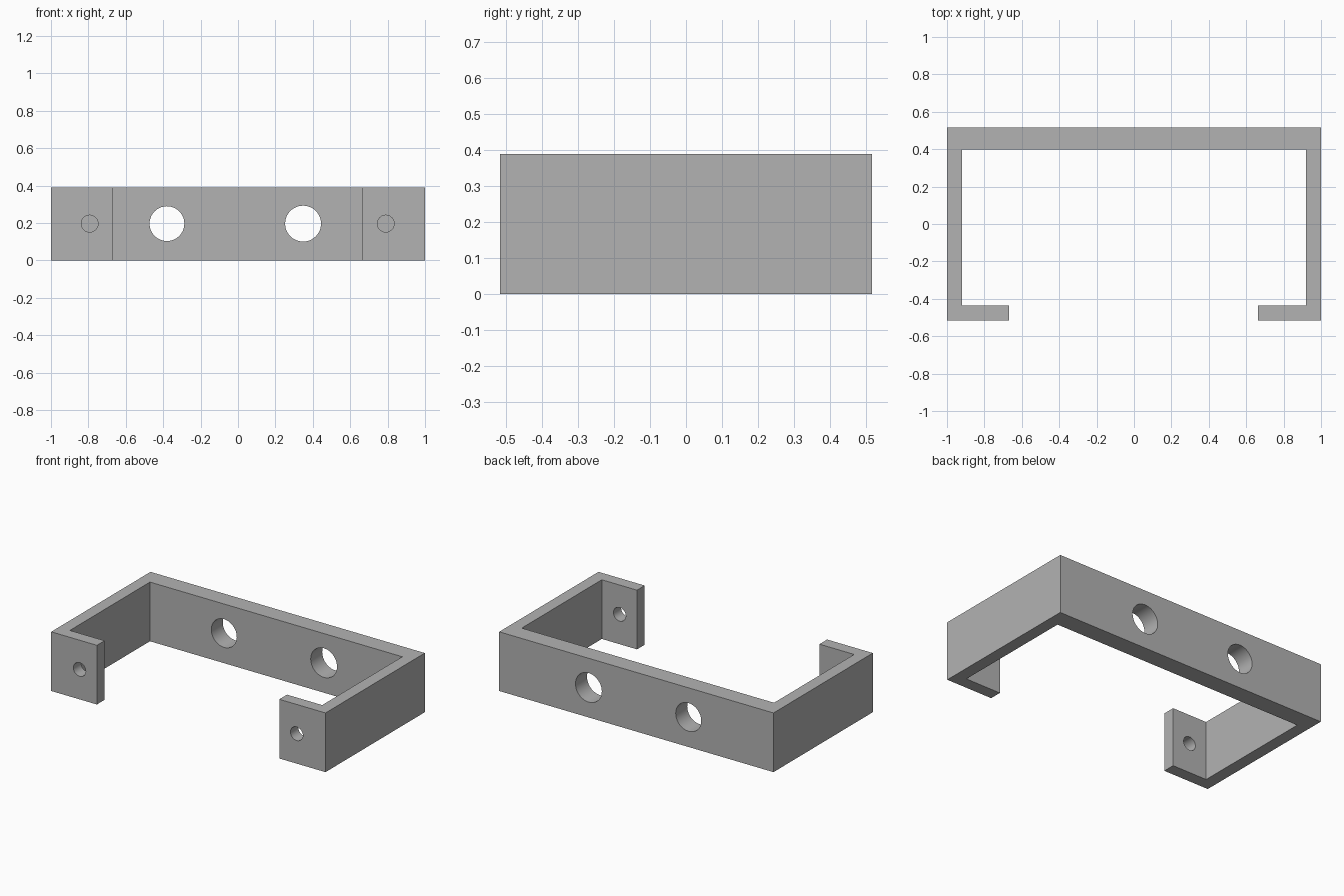
import bpy, bmesh, math

if "Cube" in bpy.data.objects:
    bpy.data.objects.remove(bpy.data.objects["Cube"])

HEIGHT = 0.39
grey = bpy.data.materials.new("plain grey")
grey.diffuse_color = (0.45, 0.45, 0.45, 1)
grey.use_nodes = True
grey.node_tree.nodes["Principled BSDF"].inputs["Base Color"].default_value = grey.diffuse_color

# Bracket: C-shaped plan outline extruded upwards
outline = [(-1, -0.517), (-0.667, -0.517), (-0.667, -0.437), (-0.92, -0.437),
           (-0.92, 0.397), (0.92, 0.397), (0.92, -0.437), (0.663, -0.437),
           (0.663, -0.517), (1, -0.517), (1, 0.517), (-1, 0.517)]
bm = bmesh.new()
base = bm.faces.new([bm.verts.new((x, y, 0)) for x, y in outline])
top = bmesh.ops.extrude_face_region(bm, geom=[base])["geom"]
bmesh.ops.translate(bm, vec=(0, 0, HEIGHT),
                    verts=[v for v in top if isinstance(v, bmesh.types.BMVert)])
bmesh.ops.recalc_face_normals(bm, faces=bm.faces)
mesh = bpy.data.meshes.new("bracket")
bm.to_mesh(mesh)
bm.free()
bracket = bpy.data.objects.new("bracket", mesh)
bpy.context.collection.objects.link(bracket)
mesh.materials.append(grey)


def drill(name, x, y, radius):
    """Cut a round hole along y."""
    bpy.ops.mesh.primitive_cylinder_add(vertices=48, radius=radius, depth=0.3,
                                        location=(x, y, 0.197),
                                        rotation=(math.pi / 2, 0, 0))
    cutter = bpy.context.object
    cutter.name = name
    cutter.hide_render = True
    cutter.data.materials.append(grey)
    bpy.ops.object.select_all(action='DESELECT')
    bracket.select_set(True)
    bpy.context.view_layer.objects.active = bracket
    mod = bracket.modifiers.new(name, 'BOOLEAN')
    mod.operation = 'DIFFERENCE'
    mod.solver = 'EXACT'
    mod.object = cutter
    bpy.ops.object.modifier_apply(modifier=mod.name)
    bpy.data.objects.remove(cutter)


# Large holes in the back wall, small screw holes in the front tabs
drill("left_wall_hole", -0.38, 0.457, 0.093)
drill("right_wall_hole", 0.348, 0.457, 0.096)
drill("left_screw_hole", -0.793, -0.477, 0.045)
drill("right_screw_hole", 0.79, -0.477, 0.045)

bpy.ops.object.shade_smooth_by_angle(angle=math.radians(30))
